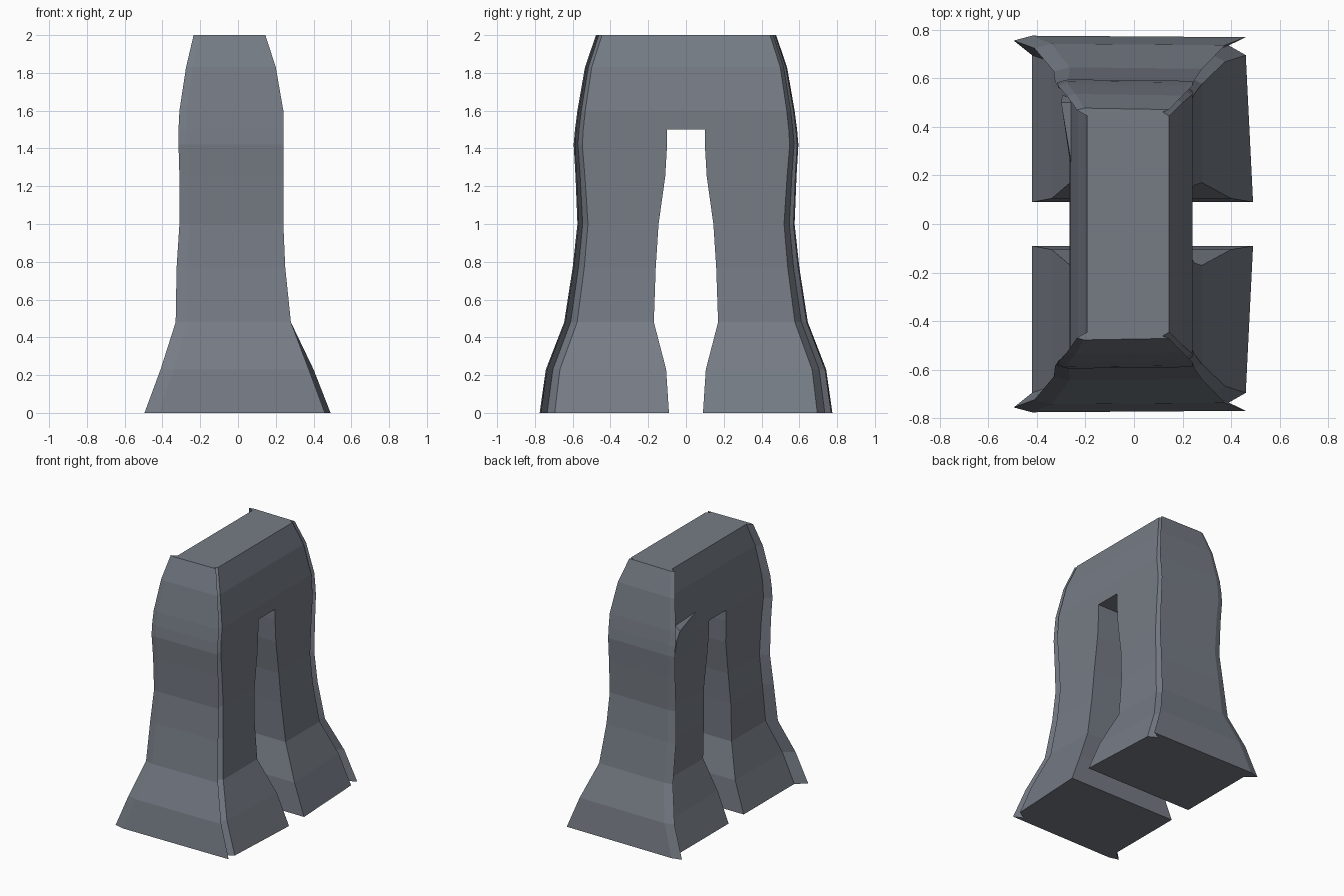
import bpy, bmesh

if "Cube" in bpy.data.objects:
    bpy.data.objects.remove(bpy.data.objects["Cube"])

cloth = bpy.data.materials.new("slate grey cloth")
cloth.diffuse_color = (0.18, 0.20, 0.235, 1)
cloth.use_nodes = True
cloth.node_tree.nodes["Principled BSDF"].inputs["Base Color"].default_value = cloth.diffuse_color

# height, outer y, inner y, left seam tip x, right x, seam flare on the right side
LEVELS = [
    (0.00, 0.775, 0.09, -0.495, 0.46, 0.03),
    (0.23, 0.742, 0.105, -0.41, 0.375, 0.025),
    (0.48, 0.645, 0.17, -0.33, 0.28, 0.0),
    (0.77, 0.60, 0.16, -0.325, 0.25, 0.0),
    (1.00, 0.575, 0.145, -0.31, 0.24, 0.0),
    (1.25, 0.585, 0.11, -0.31, 0.24, 0.0),
    (1.42, 0.595, 0.10, -0.315, 0.24, 0.0),
    (1.50, 0.588, 0.10, -0.315, 0.24, 0.0),
    (1.60, 0.575, 0.0, -0.31, 0.24, 0.0),
    (1.83, 0.535, 0.0, -0.275, 0.20, 0.0),
    (2.00, 0.477, 0.0, -0.235, 0.145, 0.0),
]


def half_section(level, side):
    """Open outline of one leg, with seam notches at the outer corners."""
    z, yo, yi, tip, xr, flare = level
    k = 0.4 + 0.6 * (2 - z) / 2            # seams widen towards the hem
    xl = tip + 0.02 + 0.055 * k
    pts = [(xl, yi), (xr + flare, yi), (xr, yo - 0.08 * k),
           (xr - 0.07 * k, yo - 0.04 * k), (xr, yo - 0.006),
           (tip + 0.075 * k, yo), (tip, yo - 0.02 * k), (xl, yo - 0.08 * k)]
    return [(x, y * side, z) for x, y in pts]


def loft(bm, sections):
    rings = [[bm.verts.new(p) for p in s] for s in sections]
    n = len(rings[0])
    for a, b in zip(rings, rings[1:]):
        for i in range(n):
            j = (i + 1) % n
            bm.faces.new((a[i], a[j], b[j], b[i]))
    return rings


def finish(bm, name):
    bmesh.ops.remove_doubles(bm, verts=bm.verts, dist=1e-5)
    bmesh.ops.recalc_face_normals(bm, faces=bm.faces)
    mesh = bpy.data.meshes.new(name)
    bm.to_mesh(mesh)
    bm.free()
    mesh.materials.append(cloth)
    ob = bpy.data.objects.new(name, mesh)
    bpy.context.collection.objects.link(ob)
    return ob


# two flared legs, closed at the hem
for name, side in (("front_leg", -1), ("back_leg", 1)):
    bm = bmesh.new()
    rings = loft(bm, [half_section(l, side) for l in LEVELS[:8]])
    bm.faces.new(rings[0])
    finish(bm, name)

# hips: both halves joined into a full outline, closed at the waist
bm = bmesh.new()
sections = []
for l in LEVELS[7:]:
    back = half_section(l, 1)[1:] + half_section(l, 1)[:1]
    front = half_section(l, -1)[1:] + half_section(l, -1)[:1]
    if l[2] == 0:
        # keep matching points at the crotch width on every level
        back = [(x, 0.10 if y == 0 else y, z) for x, y, z in back]
        front = [(x, -0.10 if y == 0 else y, z) for x, y, z in front]
    sections.append(back + front[::-1])
rings = loft(bm, sections)
bm.faces.new(rings[-1])
b = rings[0]
bm.faces.new((b[0], b[7], b[8], b[15]))    # underside of the crotch
finish(bm, "hips")

# sagging cloth fold on the left hip
bm = bmesh.new()
rings = loft(bm, [
    [(-0.25, 0.52, 1.25), (-0.24, 0.50, 1.25), (-0.24, 0.12, 1.25)],
    [(-0.295, 0.53, 1.52), (-0.24, 0.52, 1.52), (-0.24, 0.10, 1.54)],
    [(-0.30, 0.50, 1.58), (-0.22, 0.50, 1.64), (-0.22, 0.02, 1.66)],
])
bm.faces.new(rings[0])
bm.faces.new(rings[-1])
finish(bm, "hip_fold")
